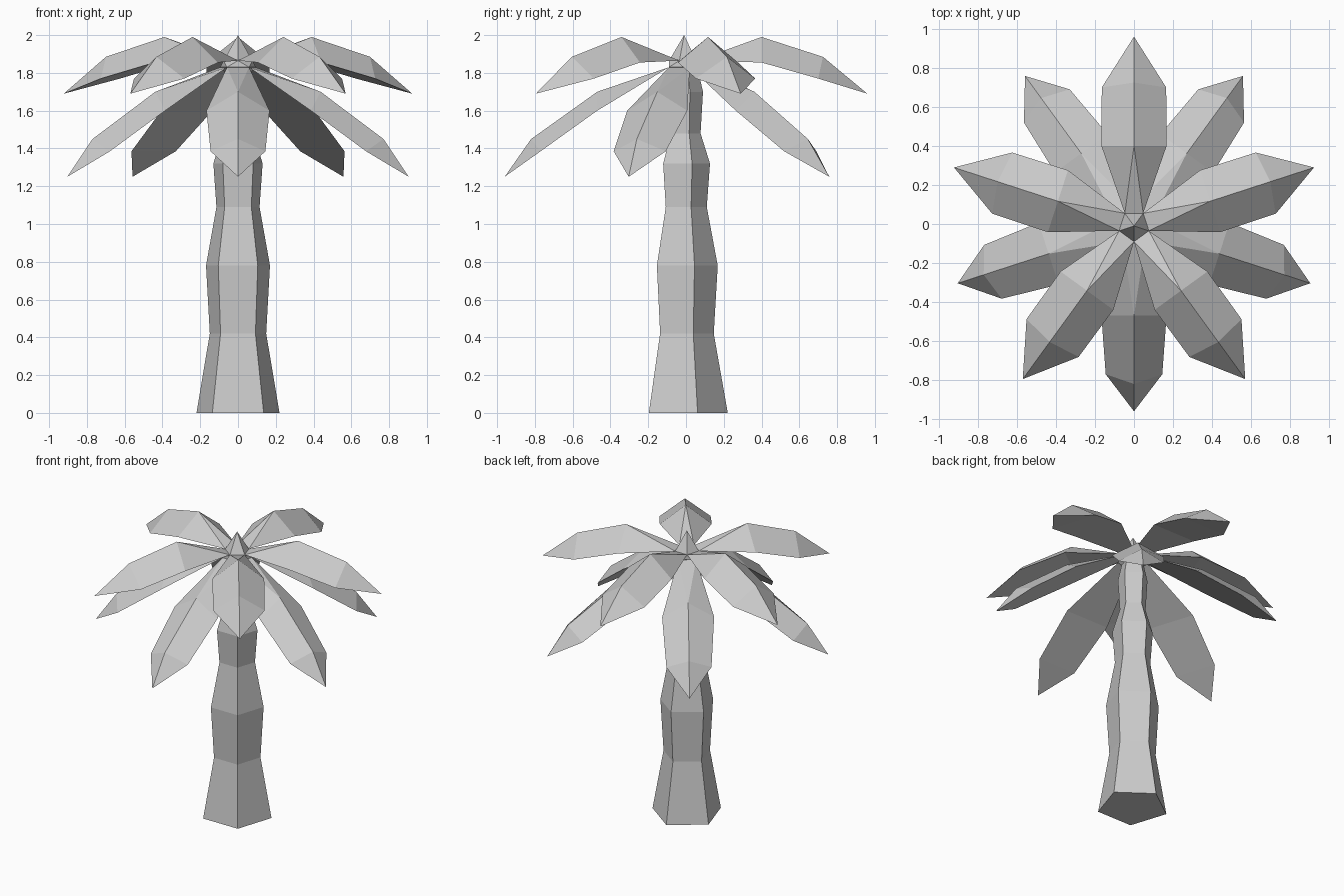
import bpy, bmesh
from math import sin, cos, radians
from mathutils import Vector

if "Cube" in bpy.data.objects:
    bpy.data.objects.remove(bpy.data.objects["Cube"], do_unlink=True)

CENTRE_Y = -0.01
SIDES = 5

grey = bpy.data.materials.new("light_grey")
grey.use_nodes = True
grey.diffuse_color = (0.6, 0.6, 0.6, 1)
grey.node_tree.nodes["Principled BSDF"].inputs["Base Color"].default_value = (0.6, 0.6, 0.6, 1)


def polar(radius, degrees, z, side=0.0):
    """Point at a distance along a heading, shifted sideways."""
    a = radians(degrees)
    return Vector((radius * cos(a) - side * sin(a),
                   radius * sin(a) + side * cos(a) + CENTRE_Y, z))


def finish(bm, name):
    bmesh.ops.recalc_face_normals(bm, faces=bm.faces[:])
    mesh = bpy.data.meshes.new(name)
    bm.to_mesh(mesh)
    bm.free()
    mesh.materials.append(grey)
    obj = bpy.data.objects.new(name, mesh)
    bpy.context.collection.objects.link(obj)
    return obj


def stacked_rings(name, rings, apex=None):
    """Rings of (radius, z, first heading) bridged with quads and capped."""
    bm = bmesh.new()
    loops = [[bm.verts.new(polar(r, start + i * 360 / SIDES, z)) for i in range(SIDES)]
             for r, z, start in rings]
    for low, high in zip(loops, loops[1:]):
        for i in range(SIDES):
            j = (i + 1) % SIDES
            if (low[i].co.xy - high[i].co.xy).length > 0.04 and apex:
                # Twisted rings are joined by triangles
                bm.faces.new((low[i], low[j], high[i]))
                bm.faces.new((low[j], high[j], high[i]))
            else:
                bm.faces.new((low[i], low[j], high[j], high[i]))
    bm.faces.new(loops[0])
    if apex:
        tip = bm.verts.new((0, CENTRE_Y, apex))
        for i in range(SIDES):
            bm.faces.new((loops[-1][i], loops[-1][(i + 1) % SIDES], tip))
    else:
        bm.faces.new(loops[-1])
    return finish(bm, name)


def leaf(name, heading, root, ridge, edge, tip):
    """Ridged leaf with a flat underside, growing from one crown edge."""
    bm = bmesh.new()

    def pair(radius, z, width):
        return [bm.verts.new(polar(radius, heading, z, s * width)) for s in (-1, 1)]

    base = pair(*root)
    inner, outer = [pair(*e) for e in edge]
    top_in, top_out = [bm.verts.new(polar(r, heading, z)) for r, z in ridge]
    end = bm.verts.new(polar(tip[0], heading, tip[1]))
    bm.faces.new((base[0], base[1], top_in))
    for s in (0, 1):
        bm.faces.new((base[s], inner[s], top_in))
        bm.faces.new((inner[s], outer[s], top_out, top_in))
        bm.faces.new((outer[s], end, top_out))
    bm.faces.new((base[0], inner[0], inner[1], base[1]))
    bm.faces.new((inner[0], outer[0], outer[1], inner[1]))
    bm.faces.new((outer[0], end, outer[1]))
    return finish(bm, name)


# Five-sided trunk with swelling segments
trunk_profile = [(0.231, 0), (0.157, 0.42), (0.178, 0.78), (0.12, 1.09),
                 (0.137, 1.32), (0.087, 1.48), (0.1, 1.70), (0.07, 1.83)]
stacked_rings("trunk", [(r, z, 90) for r, z in trunk_profile])

# Pointed crown where the leaves meet
stacked_rings("crown", [(0.06, 1.79, 90), (0.1, 1.83, 90), (0.08, 1.865, 126)], apex=2.0)

# Two whorls of leaves, the lower one turned half a step
for i in range(SIDES):
    turn = i * 360 / SIDES
    leaf(f"upper_leaf_{i + 1}", 90 + turn, (0.065, 1.865, 0.047),
         [(0.41, 1.99), (0.735, 1.885)],
         [(0.41, 1.855, 0.167), (0.71, 1.77, 0.165)], (0.97, 1.69))
    leaf(f"lower_leaf_{i + 1}", -90 + turn, (0.08, 1.83, 0.058),
         [(0.46, 1.70), (0.81, 1.45)],
         [(0.46, 1.60, 0.167), (0.76, 1.385, 0.145)], (0.95, 1.25))
